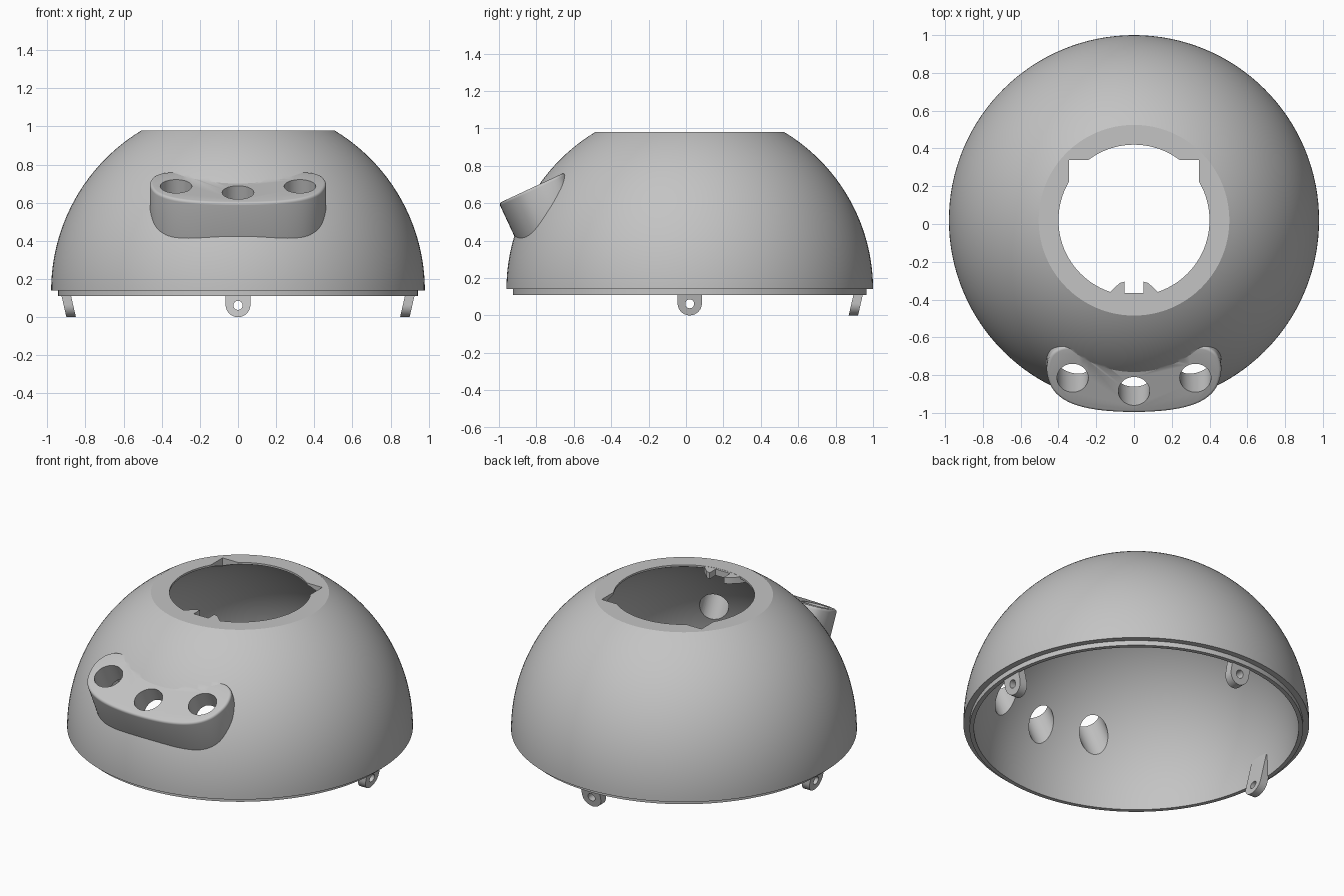
import bpy, bmesh
from math import sin, cos, pi, radians, sqrt
from mathutils import Matrix, Vector

if "Cube" in bpy.data.objects:
    bpy.data.objects.remove(bpy.data.objects["Cube"])

grey = bpy.data.materials.new("light_grey")
grey.use_nodes = True
color = (0.55, 0.55, 0.55, 1)
grey.diffuse_color = color
grey.node_tree.nodes["Principled BSDF"].inputs["Base Color"].default_value = color

CENTRE_Y, BASE_Z, OUTER, INNER = 0.02, 0.14, 0.98, 0.92
TOP_Z = 0.98
DOME = Matrix.Translation((0, CENTRE_Y, 0))


def finish(name, bm, matrix):
    """Turn a bmesh into a named, placed object."""
    bmesh.ops.transform(bm, matrix=matrix, verts=bm.verts)
    bmesh.ops.recalc_face_normals(bm, faces=bm.faces)
    mesh = bpy.data.meshes.new(name)
    bm.to_mesh(mesh)
    bm.free()
    mesh.materials.append(grey)
    obj = bpy.data.objects.new(name, mesh)
    bpy.context.scene.collection.objects.link(obj)
    return obj


def lathe(name, profile, matrix=DOME, steps=128):
    """Spin a (radius, height) profile around z."""
    bm = bmesh.new()
    verts = [bm.verts.new((r, 0, z)) for r, z in profile]
    edges = [bm.edges.new(pair) for pair in zip(verts, verts[1:])]
    bmesh.ops.spin(bm, geom=verts + edges, cent=(0, 0, 0), axis=(0, 0, 1),
                   angle=2 * pi, steps=steps)
    bmesh.ops.remove_doubles(bm, verts=bm.verts, dist=1e-5)
    return finish(name, bm, matrix)


def prism(name, outline, low, high, matrix=Matrix(), bevel=0):
    """Extrude an outline along local z, optionally rounding the top edge."""
    bm = bmesh.new()
    bottom = bm.faces.new([bm.verts.new((x, y, low)) for x, y in outline])
    new = bmesh.ops.extrude_face_region(bm, geom=[bottom], use_keep_orig=True)["geom"]
    verts = [g for g in new if isinstance(g, bmesh.types.BMVert)]
    bmesh.ops.translate(bm, verts=verts, vec=(0, 0, high - low))
    if bevel:
        top = [g for g in new if isinstance(g, bmesh.types.BMFace)][0]
        bmesh.ops.recalc_face_normals(bm, faces=bm.faces)
        bmesh.ops.bevel(bm, geom=list(top.edges), offset=bevel, segments=4,
                        profile=0.5, affect='EDGES')
    return finish(name, bm, matrix)


def disc(x, y, radius, steps=48):
    return [(x + radius * cos(2 * pi * i / steps), y + radius * sin(2 * pi * i / steps))
            for i in range(steps)]


def combine(obj, tool, operation):
    """Apply a boolean and discard the tool object."""
    tool.hide_render = True
    mod = obj.modifiers.new("boolean", 'BOOLEAN')
    mod.object, mod.operation, mod.solver = tool, operation, 'EXACT'
    bpy.context.view_layer.update()
    graph = bpy.context.evaluated_depsgraph_get()
    mesh = bpy.data.meshes.new_from_object(obj.evaluated_get(graph))
    obj.modifiers.clear()
    obj.data = mesh
    bpy.data.objects.remove(tool)


def smooth_closed(points, steps=8):
    """Sample a closed curve through the points."""
    result, n = [], len(points)
    for i in range(n):
        a, b, c, d = (Vector(points[(i + k) % n]) for k in (-1, 0, 1, 2))
        for s in range(steps):
            t = s / steps
            result.append(tuple(0.5 * (2 * b + (c - a) * t + (2 * a - 5 * b + 4 * c - d) * t * t
                                       + (3 * b - a - 3 * c + d) * t ** 3)))
    return result


def mirrored(half):
    """Complete a half outline whose first and last points lie on x = 0."""
    return half + [(-x, y) for x, y in half[-2:0:-1]]


def arc(radius, end_radius, steps=40):
    """Quarter-arc points from the equator up to a given radius."""
    top = sqrt(max(radius ** 2 - end_radius ** 2, 0))
    angles = [i / steps * (pi / 2 if not end_radius else Vector((end_radius, top)).angle(
        Vector((1, 0)))) for i in range(steps + 1)]
    return [(radius * cos(a), BASE_Z + radius * sin(a)) for a in angles]


# Solid dome with a flat top and a stepped lower lip
rim = sqrt(OUTER ** 2 - (TOP_Z - BASE_Z) ** 2)
dome = lathe("dome_shell", [(0, 0.11), (0.945, 0.11), (0.945, BASE_Z)]
             + arc(OUTER, rim) + [(0, TOP_Z)])

# Tilted curved brow on the front
BROW = Matrix.Translation((0, -1, 0.6)) @ Matrix.Rotation(radians(25), 4, 'X')
brow_half = [(0, 0), (0.2, 0.014), (0.34, 0.055), (0.425, 0.125), (0.46, 0.22),
             (0.455, 0.30), (0.42, 0.36), (0.34, 0.387), (0.16, 0.37), (0, 0.36)]
combine(dome, prism("brow", smooth_closed(mirrored(brow_half)), -0.35, 0, BROW, 0.015), 'UNION')

# Hollow interior
combine(dome, lathe("cavity", [(0, 0)] + [(INNER, 0)] + arc(INNER, 0)), 'DIFFERENCE')

# Top opening with two square corner notches
combine(dome, prism("opening", disc(0, 0, 0.4, 96), 0.7, 1.2, DOME), 'DIFFERENCE')
notch = [(-0.345, 0.1), (0.345, 0.1), (0.345, 0.34), (-0.345, 0.34)]
combine(dome, prism("notches", notch, 0.7, 1.2), 'DIFFERENCE')

# Three holes through the brow
for x, y in ((-0.325, 0.204), (0, 0.127), (0.325, 0.204)):
    combine(dome, prism("brow_hole", disc(x, y, 0.083), -0.35, 0.05, BROW), 'DIFFERENCE')

# Keyed plate at the front of the opening
key_half = [(0, -0.365), (0.05, -0.365), (0.05, -0.305), (0.075, -0.312),
            (0.097, -0.332), (0.125, -0.358), (0.15, -0.40), (0, -0.42)]
key = prism("key_tabs", mirrored(key_half), 0.94, TOP_Z - 0.001)

# Sloping screw tabs on both sides and the back
SLOPE = Matrix(((1, 0, 0, 0), (0, 0.23, -1, 0.85), (0, 1, 0, 0), (0, 0, 0, 1)))
tab_outline = [(0.065 * cos(pi + pi * i / 20), 0.065 + 0.065 * sin(pi + pi * i / 20))
               for i in range(21)] + [(0.065, 0.27), (-0.065, 0.27)]
tabs = []
for name, angle in (("back", 0), ("left", -90), ("right", 90)):
    place = DOME @ Matrix.Rotation(radians(angle), 4, 'Z') @ SLOPE
    tab = prism(name + "_screw_tab", tab_outline, -0.05, 0, place)
    combine(tab, prism("screw_hole", disc(0, 0.062, 0.024, 24), -0.1, 0.1, place), 'DIFFERENCE')
    tabs.append(tab)

# Smooth shading with sharp edges kept
bpy.ops.object.select_all(action='DESELECT')
for obj in [dome, key] + tabs:
    obj.select_set(True)
bpy.context.view_layer.objects.active = dome
bpy.ops.object.shade_smooth_by_angle(angle=radians(30))
